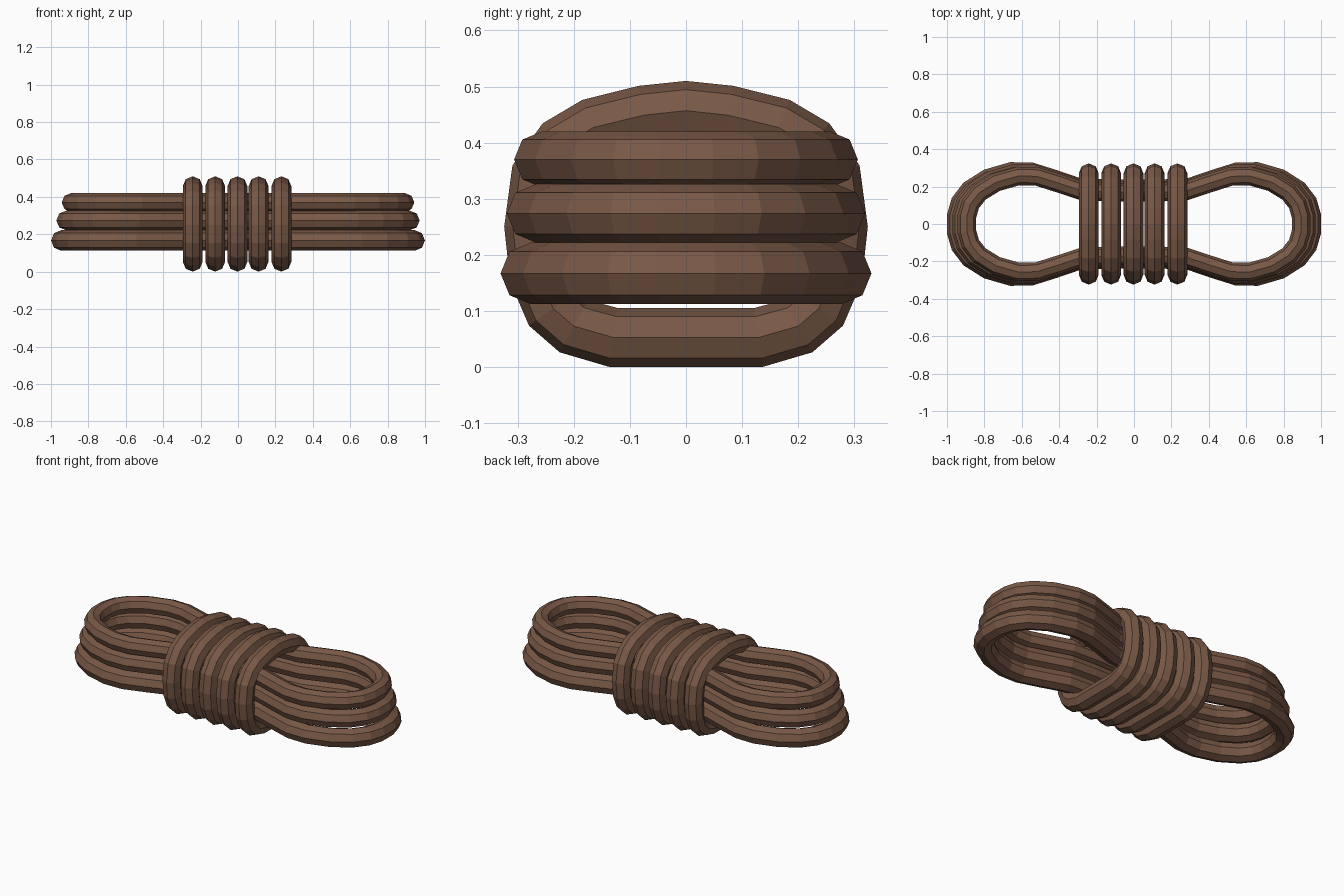
import bpy, bmesh, math
from mathutils import Vector

if "Cube" in bpy.data.objects:
    bpy.data.objects.remove(bpy.data.objects["Cube"])

brown = bpy.data.materials.new("rope brown")
brown.diffuse_color = (0.19, 0.098, 0.062, 1)
brown.use_nodes = True
brown.node_tree.nodes["Principled BSDF"].inputs["Base Color"].default_value = brown.diffuse_color
SIDES = 8


def rope(name, path, axis, radius):
    """Sweep an octagonal rope along a closed flat path; axis is the path's plane normal."""
    bm = bmesh.new()
    n = len(path)
    rings = []
    for i, p in enumerate(path):
        a = (p - path[i - 1]).normalized()
        b = (path[(i + 1) % n] - p).normalized()
        out = (a + b).normalized().cross(axis)
        ring = []
        for k in range(SIDES):
            t = math.tau * k / SIDES
            ring.append(bm.verts.new(p + out * radius * math.cos(t) + axis * radius * math.sin(t)))
        rings.append(ring)
    for i in range(n):
        r, s = rings[i], rings[(i + 1) % n]
        for k in range(SIDES):
            j = (k + 1) % SIDES
            bm.faces.new((r[k], r[j], s[j], s[k]))
    bmesh.ops.recalc_face_normals(bm, faces=bm.faces)
    mesh = bpy.data.meshes.new(name)
    bm.to_mesh(mesh)
    bm.free()
    mesh.materials.append(brown)
    bpy.context.collection.objects.link(bpy.data.objects.new(name, mesh))


# Long coils: one quarter of the dumbbell outline, mirrored to a closed loop
quarter = [(0.945, 0.045), (0.925, 0.115), (0.875, 0.18), (0.78, 0.24), (0.655, 0.276),
           (0.55, 0.274), (0.43, 0.236), (0.30, 0.192), (0.15, 0.183)]
half = quarter + [(-x, y) for x, y in reversed(quarter)]
outline = half + [(x, -y) for x, y in reversed(half)]
coils = [("bottom_coil", 0.167, 1.0, 1.0, 0.055),
         ("middle_coil", 0.274, 0.973, 0.97, 0.052),
         ("top_coil", 0.370, 0.945, 0.93, 0.050)]
for name, z, sx, sy, r in coils:
    rope(name, [Vector((x * sx, y * sy, z)) for x, y in outline], Vector((0, 0, 1)), r)

# Wraps binding the middle: domed above, flat below
side = [(0.075, 0.449), (0.165, 0.427), (0.22, 0.395), (0.26, 0.34), (0.271, 0.25),
        (0.262, 0.165), (0.237, 0.105), (0.20, 0.073), (0.13, 0.053)]
wrap = [(0, 0.457)] + side + [(-y, z) for y, z in reversed(side)]
for i, x in enumerate((-0.242, -0.122, -0.003, 0.110, 0.232)):
    rope(f"binding_wrap_{i + 1}", [Vector((x, y, z)) for y, z in wrap], Vector((1, 0, 0)), 0.053)
